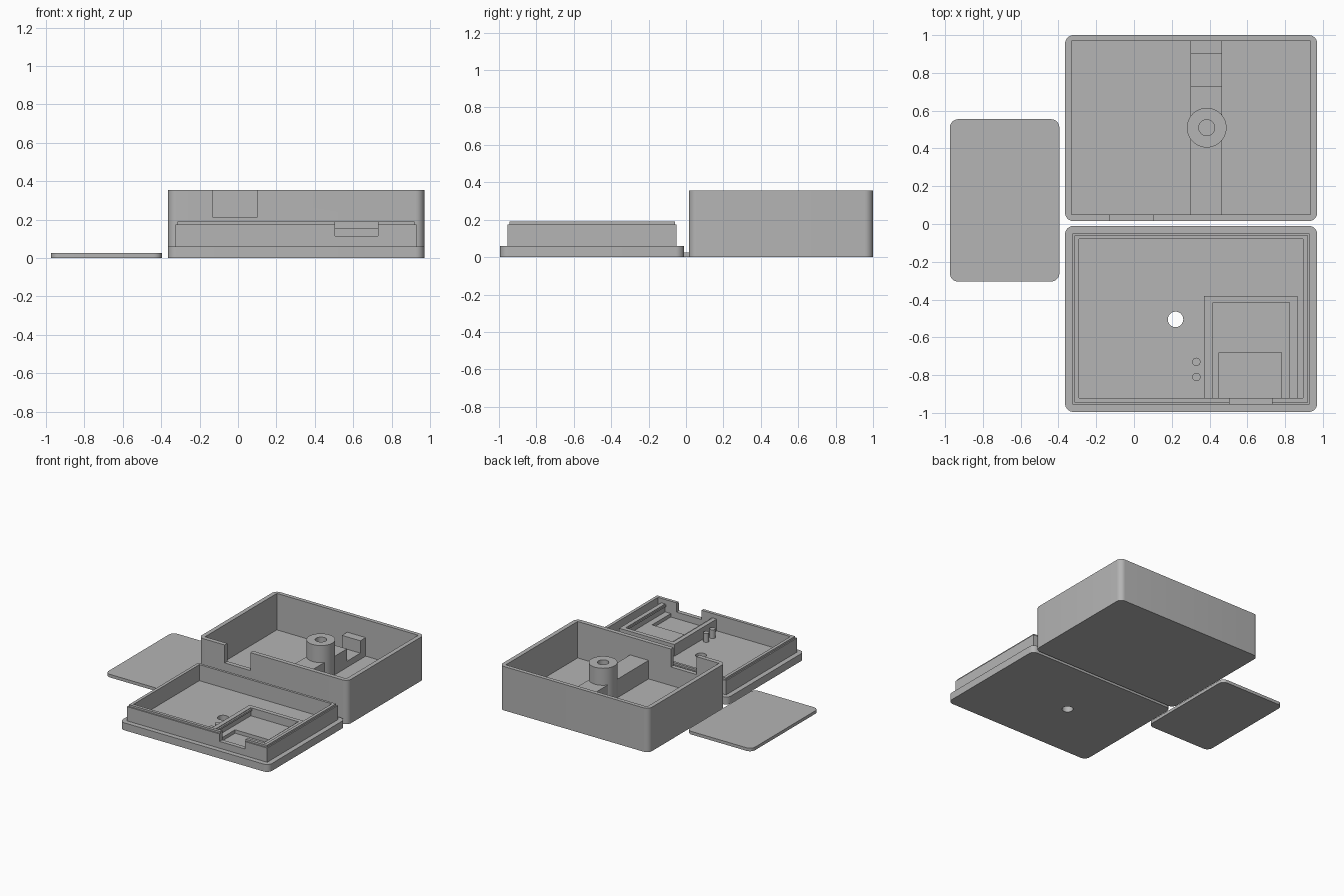
import bpy, bmesh, math

if "Cube" in bpy.data.objects:
    bpy.data.objects.remove(bpy.data.objects["Cube"])

grey = bpy.data.materials.new("plain grey")
grey.diffuse_color = (0.46, 0.46, 0.46, 1)
grey.use_nodes = True
grey.node_tree.nodes["Principled BSDF"].inputs["Base Color"].default_value = grey.diffuse_color


def finish(bm, name):
    bmesh.ops.recalc_face_normals(bm, faces=bm.faces[:])
    me = bpy.data.meshes.new(name)
    bm.to_mesh(me)
    bm.free()
    me.materials.append(grey)
    ob = bpy.data.objects.new(name, me)
    bpy.context.collection.objects.link(ob)
    return ob


def block(name, x0, x1, y0, y1, z0, z1, r=0.0):
    """Box with optional rounded vertical corners."""
    bm = bmesh.new()
    if r:
        pts = []
        for cx, cy, a0 in ((x1 - r, y1 - r, 0), (x0 + r, y1 - r, 90),
                           (x0 + r, y0 + r, 180), (x1 - r, y0 + r, 270)):
            for i in range(9):
                a = math.radians(a0 + i * 90 / 8)
                pts.append((cx + r * math.cos(a), cy + r * math.sin(a), z0))
    else:
        pts = [(x0, y0, z0), (x1, y0, z0), (x1, y1, z0), (x0, y1, z0)]
    face = bm.faces.new([bm.verts.new(p) for p in pts])
    top = bmesh.ops.extrude_face_region(bm, geom=[face])["geom"]
    bmesh.ops.translate(bm, vec=(0, 0, z1 - z0),
                        verts=[v for v in top if isinstance(v, bmesh.types.BMVert)])
    return finish(bm, name)


def post(name, x, y, z0, z1, r, n=40):
    bm = bmesh.new()
    bmesh.ops.create_cone(bm, cap_ends=True, segments=n, radius1=r, radius2=r,
                          depth=z1 - z0)
    bmesh.ops.translate(bm, vec=(x, y, (z0 + z1) / 2), verts=bm.verts[:])
    return finish(bm, name)


def combine(ob, other, op="DIFFERENCE"):
    """Apply a boolean and drop the helper."""
    mod = ob.modifiers.new("cut", "BOOLEAN")
    mod.operation, mod.solver, mod.object = op, "EXACT", other
    bpy.ops.object.select_all(action="DESELECT")
    bpy.context.view_layer.objects.active = ob
    ob.select_set(True)
    bpy.ops.object.modifier_apply(modifier=mod.name)
    bpy.data.objects.remove(other)


# Flat cover plate
block("cover_plate", -0.975, -0.395, -0.305, 0.555, 0, 0.025, 0.045)

# Deep open case with a cable notch in its front wall
case = block("case", -0.365, 0.97, 0.015, 1.0, 0, 0.355, 0.045)
combine(case, block("cavity", -0.33, 0.935, 0.05, 0.968, 0.06, 0.5))
combine(case, block("notch", -0.13, 0.10, -0.05, 0.08, 0.21, 0.5))

# Rib across the case with a gap near the back, and the hollow post
rib = block("support_rib", 0.30, 0.465, 0.045, 0.972, 0.055, 0.21)
combine(rib, block("rib_gap", 0.2, 0.6, 0.73, 0.90, 0.11, 0.5))
combine(rib, post("rib_hole", 0.385, 0.51, 0.06, 0.5, 0.09))
tube = post("hollow_post", 0.385, 0.51, 0.055, 0.348, 0.105)
combine(tube, post("post_bore", 0.385, 0.51, 0.065, 0.5, 0.042))

# Lid: flange, stepped rim, cavity
lid = block("lid", -0.365, 0.97, -0.995, -0.01, 0, 0.06, 0.045)
combine(lid, block("rim", -0.325, 0.93, -0.955, -0.05, 0.03, 0.175), "UNION")
combine(lid, block("lip", -0.315, 0.92, -0.945, -0.06, 0.10, 0.19), "UNION")
combine(lid, block("lid_cavity", -0.29, 0.895, -0.92, -0.08, 0.06, 0.5))

# Board holder with a recessed floor, then the port opening and round hole
holder = block("board_holder", 0.37, 0.865, -0.925, -0.38, 0.05, 0.155)
combine(holder, block("pocket", 0.405, 0.83, -0.92, -0.415, 0.09, 0.5))
combine(holder, block("recess", 0.45, 0.78, -0.92, -0.68, 0.062, 0.5))
combine(holder, block("front_opening", 0.505, 0.73, -1.1, -0.90, 0.115, 0.5))
combine(lid, block("port", 0.505, 0.73, -1.1, -0.90, 0.115, 0.5))
combine(lid, post("lid_hole", 0.22, -0.505, -0.1, 0.3, 0.041))

# Retaining rails on both holder walls
for side, x in (("left", 0.405), ("right", 0.822)):
    block(side + "_rail", x, x + 0.013, -0.92, -0.415, 0.135, 0.15)

# Two small pins beside the holder
for i, y in enumerate((-0.73, -0.81)):
    post(f"pin_{i + 1}", 0.33, y, 0.055, 0.13, 0.022, 24)

# Smooth round surfaces, keep hard edges
for ob in list(bpy.context.scene.objects):
    bpy.ops.object.select_all(action="DESELECT")
    ob.select_set(True)
    bpy.context.view_layer.objects.active = ob
    bpy.ops.object.shade_smooth_by_angle(angle=math.radians(30))
